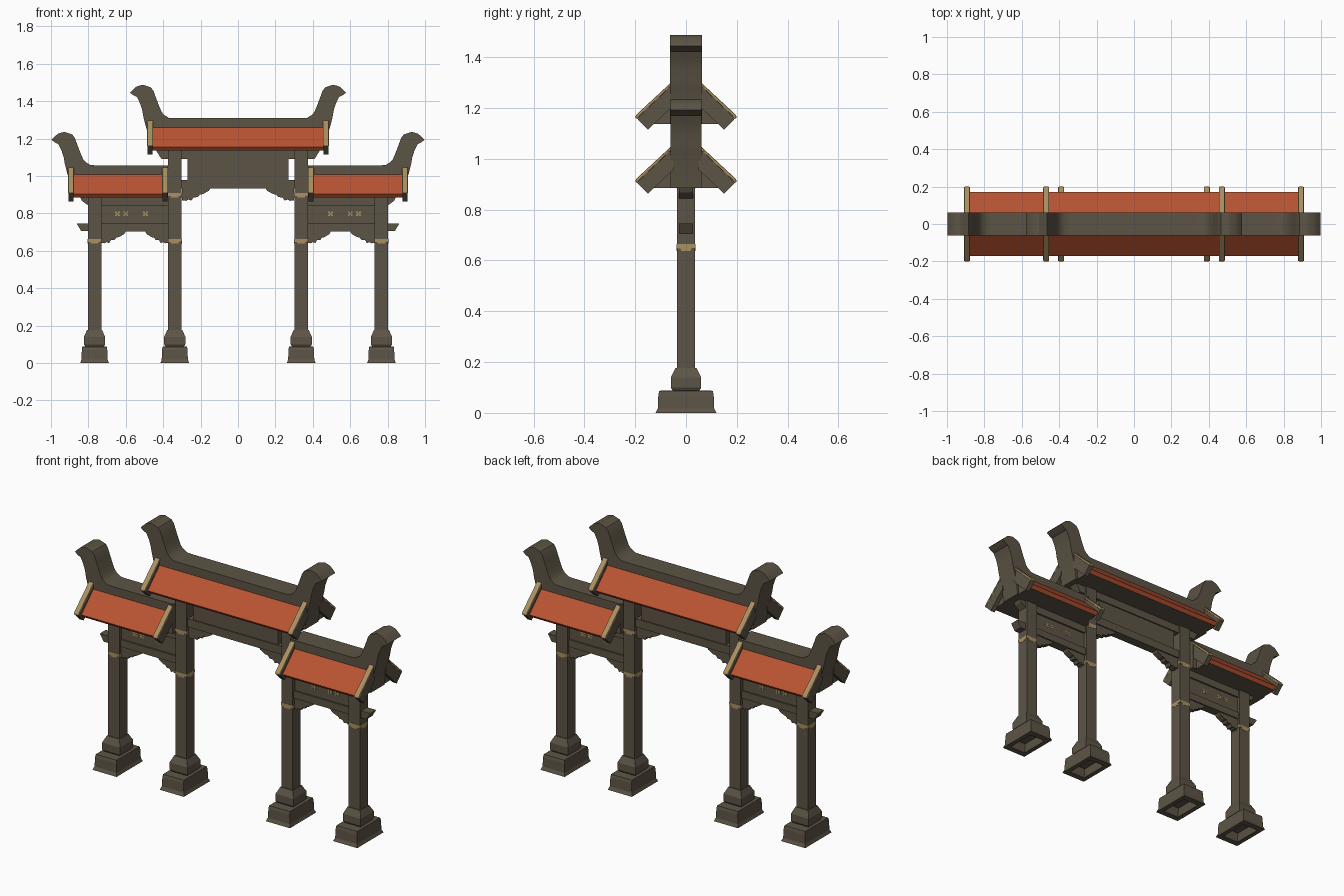
import bpy, bmesh, math

if "Cube" in bpy.data.objects:
    bpy.data.objects.remove(bpy.data.objects["Cube"])

def material(name, rgb):
    m = bpy.data.materials.new(name)
    m.diffuse_color = (*rgb, 1)
    m.use_nodes = True
    m.node_tree.nodes["Principled BSDF"].inputs["Base Color"].default_value = m.diffuse_color
    return m

STONE = material("brown_stone", (0.108, 0.088, 0.060))
RED = material("red_tile", (0.49, 0.088, 0.032))
GOLD = material("pale_gold", (0.40, 0.28, 0.12))

def finish(name, bm, mats):
    bmesh.ops.recalc_face_normals(bm, faces=bm.faces)
    me = bpy.data.meshes.new(name)
    bm.to_mesh(me)
    bm.free()
    ob = bpy.data.objects.new(name, me)
    bpy.context.collection.objects.link(ob)
    for m in mats:
        me.materials.append(m)
    return ob

def prism(name, pts, axis, a, b, *mats):
    """Extrude an outline from a to b: axis y takes (x, z), axis x takes (y, z)."""
    bm = bmesh.new()
    def ring(t):
        return [bm.verts.new((p, t, z) if axis == 'y' else (t, p, z)) for p, z in pts]
    r0, r1 = ring(a), ring(b)
    bm.faces.new(r0)
    bm.faces.new(r1)
    n = len(pts)
    for i in range(n):
        j = (i + 1) % n
        bm.faces.new((r0[i], r0[j], r1[j], r1[i]))
    return finish(name, bm, mats)

def box(name, x0, x1, y, z0, z1, mat):
    return prism(name, [(x0, z0), (x1, z0), (x1, z1), (x0, z1)], 'y', -y, y, mat)

def loft(name, cx, rings, mat):
    """Stack of rectangles (half x, half y, z), closed at both ends."""
    bm = bmesh.new()
    rs = [[bm.verts.new((cx + sx * hx, sy * hy, z))
           for sx, sy in ((-1, -1), (1, -1), (1, 1), (-1, 1))] for hx, hy, z in rings]
    for p, q in zip(rs, rs[1:]):
        for i in range(4):
            j = (i + 1) % 4
            bm.faces.new((p[i], p[j], q[j], q[i]))
    bm.faces.new(rs[0])
    bm.faces.new(rs[-1])
    return finish(name, bm, [mat])

def flip(pts, s):
    return [(s * x, z) for x, z in pts]

def smooth(ob):
    bpy.ops.object.select_all(action='DESELECT')
    ob.select_set(True)
    bpy.context.view_layer.objects.active = ob
    bpy.ops.object.shade_smooth_by_angle(angle=math.radians(32))

# Pillars with stepped hollow bases and worn gold bands
BASE = [(0.045, 0.075, 0.05), (0.05, 0.085, 0.0), (0.077, 0.12, 0.0), (0.070, 0.111, 0.018),
        (0.068, 0.109, 0.07), (0.066, 0.105, 0.087), (0.050, 0.053, 0.089), (0.057, 0.060, 0.10),
        (0.057, 0.060, 0.14), (0.050, 0.052, 0.155), (0.040, 0.041, 0.177)]

def band(cx, h, z):
    pts = [(-h, .026), (h, .026), (h, .012), (.6 * h, .010), (.5 * h, 0),
           (-.5 * h, 0), (-.6 * h, .008), (-h, .010)]
    prism("band_front_back", [(cx + p, z + q) for p, q in pts], 'y', -h - .0015, h + .0015, GOLD)
    prism("band_sides", [(p, z + q) for p, q in pts], 'x', cx - h - .0015, cx + h + .0015, GOLD)

for s in (-1, 1):
    for cx, top, bands in ((.338, 1.15, (.638, .884)), (.767, .90, (.638,))):
        loft("pillar_base", s * cx, BASE, STONE)
        box("pillar", s * cx - .036, s * cx + .036, .036, .17, top, STONE)
        for z in bands:
            band(s * cx, .036, z)

# Roof: tiled body with flat underside, plus four sloping end caps
def roof(x0, x1, z):
    pts = [(-.155, 0), (-.171, .018), (-.06, .125), (.06, .125), (.171, .018), (.155, 0)]
    ob = prism("tiled_roof", [(y, z + h) for y, h in pts], 'x', x0, x1, STONE, RED)
    for f in ob.data.polygons:
        if abs(f.normal.y) > .3:
            f.material_index = 1
    for cx in (x0 - .010, x1 + .010):
        for s in (-1, 1):
            cap = [(.193, .022), (.05, .158), (.05, .072), (.15, -.022)]
            prism("roof_end_cap", [(s * y, z + h) for y, h in cap], 'x', cx - .014, cx + .014, STONE)
            rod = [(.195, .019), (.201, .027), (.194, .038), (.05, .172), (.05, .157)]
            g = prism("gold_end_rod", [(s * y, z + h) for y, h in rod], 'x', cx - .016, cx + .016, GOLD)
            b = g.modifiers.new("round", 'BEVEL')
            b.width = .005
            b.segments = 2

roof(-.46, .46, 1.137)
roof(-.883, -.40, .885)
roof(.40, .883, .885)

# Upturned horn outline, from the ridge to the foot, relative to the roof's end and base
HORN = [(-.128, .172), (-.10, .174), (-.075, .19), (-.062, .205), (-.045, .245), (-.030, .285),
        (-.018, .318), (-.004, .337), (.038, .351), (.072, .342), (.092, .324), (.107, .308),
        (.088, .294), (.070, .285), (.053, .25), (.042, .215), (.036, .18), (.026, .14),
        (.012, .09), (.0, 0)]

# Central ridge with a horn at each end
right = [(x + .47, z + 1.137) for x, z in HORN]
smooth(prism("central_ridge", right + flip(right, -1)[::-1], 'y', -.062, .062, STONE))

for s in (-1, 1):
    # Side ridge with one outer horn
    pts = [(.374, .885), (.374, 1.057)] + [(x + .89, z + .885) for x, z in HORN]
    smooth(prism("side_ridge", flip(pts, s), 'y', -.061, .061, STONE))

    # Side bay beams with projecting ends, and the panel between
    prism("side_top_beam", flip([(.36, .89), (.845, .89), (.835, .868), (.80, .842), (.36, .842)], s),
          'y', -.027, .027, STONE)
    prism("side_lower_beam", flip([(.36, .745), (.862, .745), (.838, .705), (.36, .702)], s),
          'y', -.027, .027, STONE)
    box("side_panel", *sorted((s * .365, s * .74)), .017, .74, .845, STONE)

    # Small gold dots on the panel
    for cx in (.495, .60, .645):
        for i, (dx, dz) in enumerate(((-.008, -.007), (.008, -.007), (-.008, .007), (.008, .007), (0, 0))):
            r = .005
            x = s * (cx + dx)
            box("panel_dot", x - r, x + r, .0185, .797 + dz - r, .797 + dz + r, GOLD)

# Scalloped brackets below the beams: start x, direction, length, beam underside
SCALLOP = [(0, 0), (1, 0), (.93, .25), (.72, .5), (.62, .52), (.55, .72),
           (.40, .74), (.33, .98), (.22, .90), (.15, 1.0), (0, .95)]

def bracket(x, d, length, z, drop):
    prism("scalloped_bracket", [(x + d * length * u, z + .004 - drop * v) for u, v in SCALLOP],
          'y', -.02, .02, STONE)

for s in (-1, 1):
    bracket(s * .30, -s, .155, .935, .072)
    bracket(s * .372, s, .125, .702, .066)
    bracket(s * .734, -s, .135, .702, .066)

# Central bay: top beam, name-free board and lower beam
prism("central_top_beam", [(-.44, 1.14), (.44, 1.14), (.41, 1.092), (-.41, 1.092)], 'y', -.027, .027, STONE)
box("central_board", -.27, .27, .02, .97, 1.10, STONE)
box("central_lower_beam", -.31, .31, .027, .933, .98, STONE)
